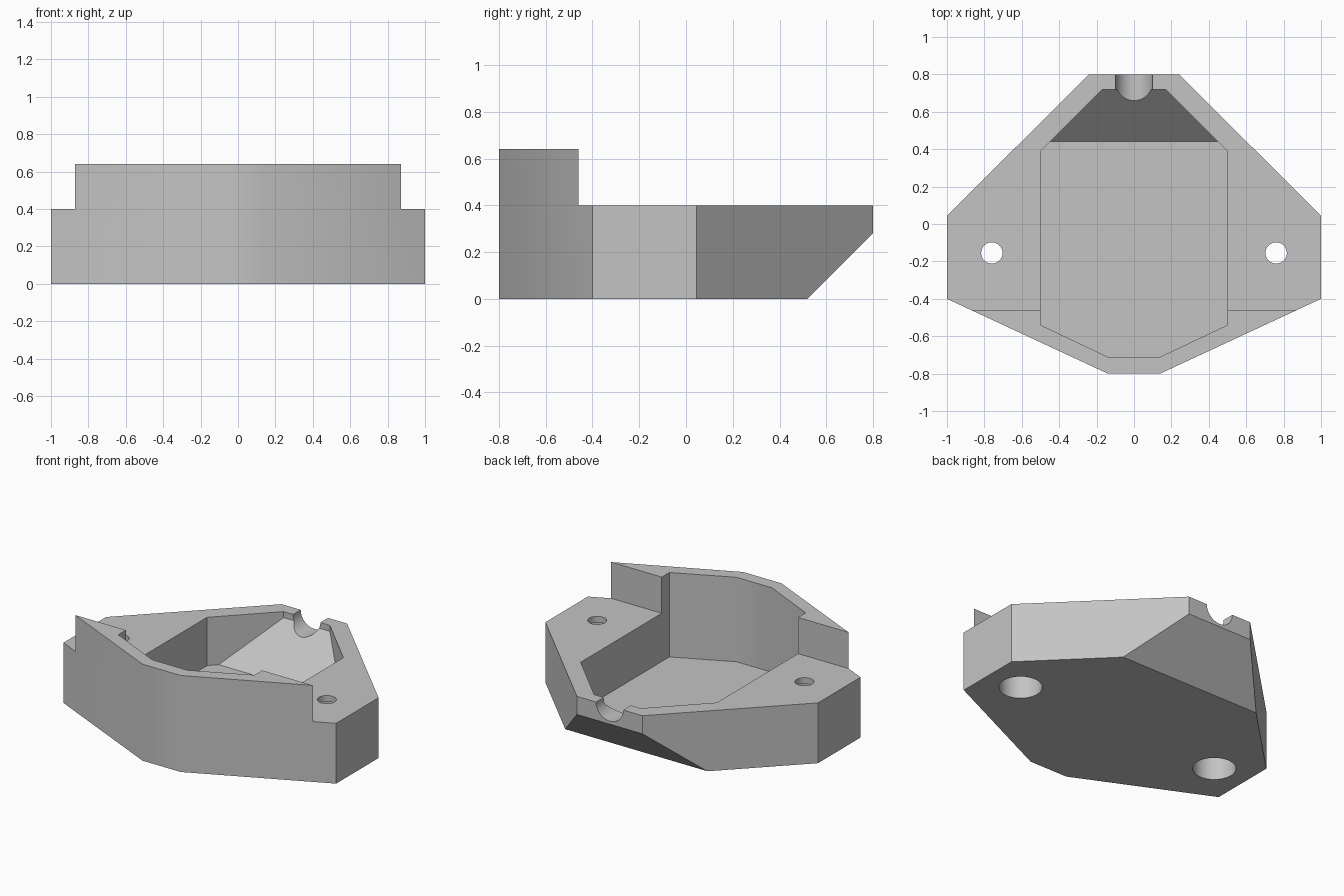
import bpy
import bmesh
from mathutils import Matrix, Vector

cube = bpy.data.objects.get("Cube")
if cube:
    bpy.data.objects.remove(cube, do_unlink=True)

grey = bpy.data.materials.new("light_grey")
grey.use_nodes = True
colour = (0.55, 0.55, 0.55, 1)
grey.diffuse_color = colour
grey.node_tree.nodes["Principled BSDF"].inputs["Base Color"].default_value = colour


def make_object(name, bm):
    bmesh.ops.recalc_face_normals(bm, faces=bm.faces[:])
    mesh = bpy.data.meshes.new(name)
    bm.to_mesh(mesh)
    bm.free()
    mesh.materials.append(grey)
    obj = bpy.data.objects.new(name, mesh)
    bpy.context.collection.objects.link(obj)
    return obj


def prism(name, half_outline, z0, z1, slope_y, slope_z):
    """Extrude a mirrored outline and cut its back underside at 45 degrees."""
    outline = half_outline + [(-x, y) for x, y in reversed(half_outline)]
    bm = bmesh.new()
    face = bm.faces.new([bm.verts.new((x, y, z0)) for x, y in outline])
    top = bmesh.ops.extrude_face_region(bm, geom=[face])["geom"]
    bmesh.ops.translate(bm, vec=(0, 0, z1 - z0),
                        verts=[v for v in top if isinstance(v, bmesh.types.BMVert)])
    cut = bmesh.ops.bisect_plane(bm, geom=bm.verts[:] + bm.edges[:] + bm.faces[:],
                                 plane_co=(0, slope_y, slope_z),
                                 plane_no=Vector((0, 1, -1)).normalized(),
                                 clear_outer=True)["geom_cut"]
    bmesh.ops.contextual_create(bm, geom=[e for e in cut if isinstance(e, bmesh.types.BMEdge)])
    return make_object(name, bm)


def cylinder(name, radius, length, centre, axis="Z"):
    bm = bmesh.new()
    turn = Matrix.Rotation(1.5707963, 4, "X") if axis == "Y" else Matrix()
    bmesh.ops.create_cone(bm, cap_ends=True, segments=64, radius1=radius, radius2=radius,
                          depth=length, matrix=Matrix.Translation(centre) @ turn)
    return make_object(name, bm)


def box(name, size, centre):
    bm = bmesh.new()
    bmesh.ops.create_cube(bm, size=1, matrix=Matrix.Translation(centre) @ Matrix.Diagonal((*size, 1)))
    return make_object(name, bm)


# Outer shell with a sloped back underside
housing = prism("housing", [(0.14, -0.8), (1, -0.4), (1, 0.045), (0.24, 0.8)],
                0, 0.64, 0.52, 0)

# Raised front wall, open cavity and cable notch
cutters = [
    box("step_cutter", (3, 2, 1), (0, 0.54, 0.9)),
    prism("cavity_cutter", [(0.13, -0.715), (0.5, -0.54), (0.5, 0.39), (0.17, 0.72)],
          0.08, 0.9, 0.44, 0.08),
    cylinder("notch_cutter", 0.1, 0.35, (0, 0.775, 0.4), "Y"),
]

# Screw holes with wide recesses underneath
for side in (-1, 1):
    x = 0.76 * side
    cutters.append(cylinder("recess_cutter", 0.13, 0.46, (x, -0.155, 0.13)))
    cutters.append(cylinder("screw_hole_cutter", 0.057, 1, (x, -0.155, 0.3)))

for cutter in cutters:
    cutter.hide_render = True
    mod = housing.modifiers.new(cutter.name, "BOOLEAN")
    mod.operation = "DIFFERENCE"
    mod.solver = "EXACT"
    mod.object = cutter

# Bake the cuts and remove the cutters
bpy.context.view_layer.update()
depsgraph = bpy.context.evaluated_depsgraph_get()
baked = bpy.data.meshes.new_from_object(housing.evaluated_get(depsgraph))
housing.modifiers.clear()
housing.data = baked
baked.materials.clear()
baked.materials.append(grey)
baked.polygons.foreach_set("material_index", [0] * len(baked.polygons))
for cutter in cutters:
    bpy.data.objects.remove(cutter, do_unlink=True)

# Soft shading across shallow corners
bpy.ops.object.select_all(action="DESELECT")
housing.select_set(True)
bpy.context.view_layer.objects.active = housing
bpy.ops.object.shade_smooth_by_angle(angle=0.52)
